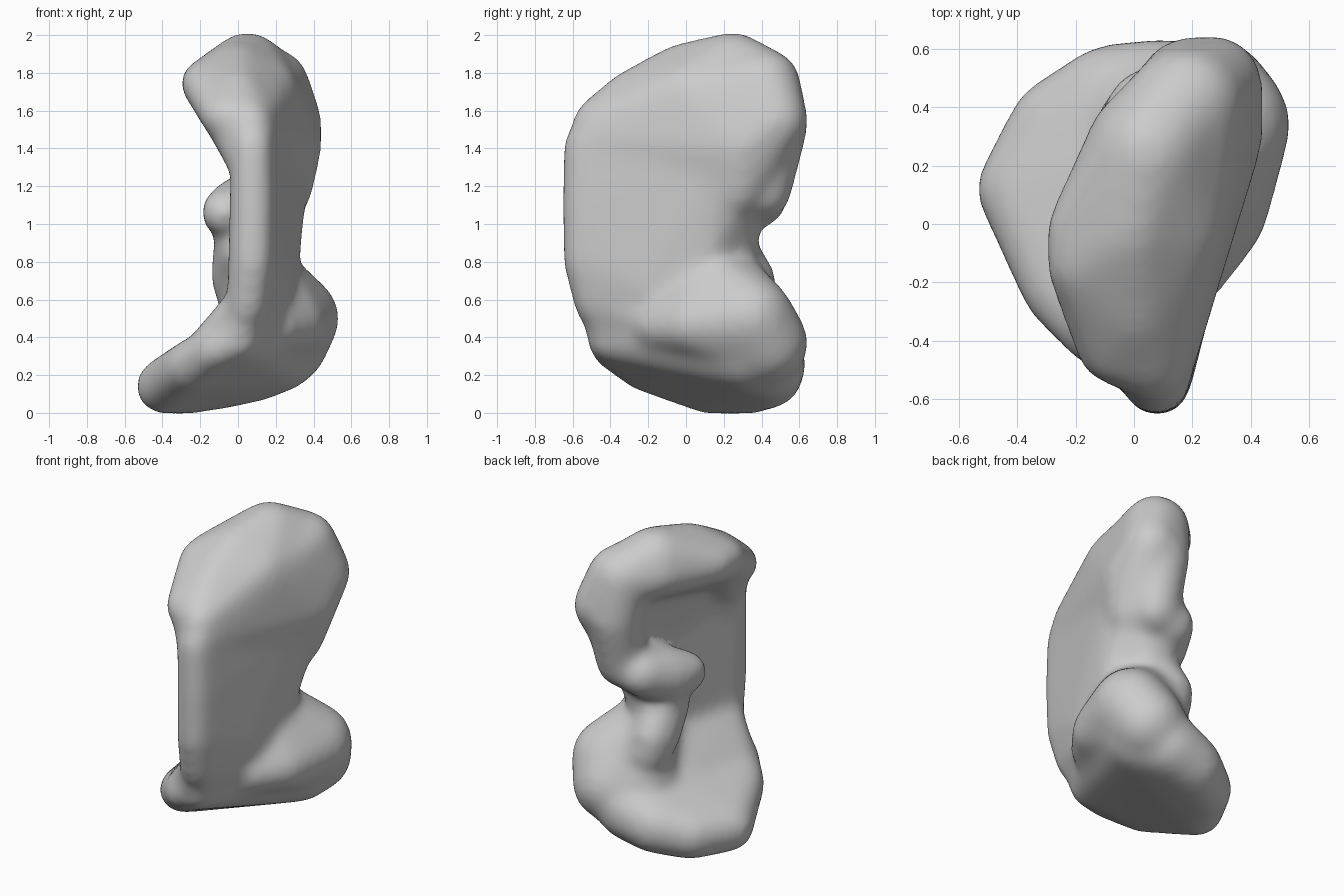
import bpy
import bmesh
from mathutils import Vector

cube = bpy.data.objects.get("Cube")
if cube:
    bpy.data.objects.remove(cube, do_unlink=True)

# One grey clay material
clay = bpy.data.materials.new("grey clay")
clay.use_nodes = True
clay.diffuse_color = (0.6, 0.6, 0.6, 1)
shader = next(n for n in clay.node_tree.nodes if n.type == 'BSDF_PRINCIPLED')
shader.inputs["Base Color"].default_value = clay.diffuse_color

# Unit sphere directions used to round every part
ball = bmesh.new()
bmesh.ops.create_icosphere(ball, subdivisions=3, radius=1)
directions = [v.co.copy() for v in ball.verts]
ball.free()

SWELL = .019  # makes up for the softening
body = bmesh.new()


def blob(*balls):
    """Add a rounded solid stretched around balls given as x, y, z, radius."""
    part = bmesh.new()
    for x, y, z, r in balls:
        for d in directions:
            part.verts.new(Vector((x, y, z)) + d * (r + SWELL))
    bmesh.ops.convex_hull(part, input=list(part.verts))
    loose = [v for v in part.verts if not v.link_faces]
    bmesh.ops.delete(part, geom=loose, context='VERTS')
    bmesh.ops.recalc_face_normals(part, faces=list(part.faces))
    mesh = bpy.data.meshes.new("part")
    part.to_mesh(mesh)
    part.free()
    body.from_mesh(mesh)
    bpy.data.meshes.remove(mesh)


def chain(*balls):
    """Add a bent rounded rod through the balls."""
    for a, b in zip(balls, balls[1:]):
        blob(a, b)


# Upright wall with a rounded front edge, bowed outward
blob((.05, -.48, .57, .095), (.075, -.54, .8, .095), (.08, -.545, 1.1, .095),
     (.075, -.54, 1.4, .095), (.17, -.2, .65, .09), (.17, -.2, 1.3, .09),
     (.19, .05, .6, .1), (.18, .05, .95, .09), (.26, .22, 1.4, .11))
# Back of the wall, turning inward at the waist
blob((.19, .05, .75, .1), (.175, .06, .95, .1), (.08, .26, .85, .1),
     (.08, .26, 1.0, .11), (.23, .26, 1.18, .11))
# Wide outer dome
blob((.075, -.52, 1.44, .1), (.265, .27, 1.17, .11), (.275, .48, 1.55, .15),
     (.285, .3, 1.4, .14), (.19, .42, 1.74, .17), (.17, 0, 1.67, .14),
     (.07, -.3, 1.6, .12))
# Hood curling over the top
blob((.05, .25, 1.82, .18), (.17, .42, 1.74, .17), (-.185, -.02, 1.75, .1),
     (-.185, -.14, 1.74, .1), (-.01, -.02, 1.8, .14), (-.08, -.43, 1.57, .1),
     (.06, -.47, 1.53, .115), (0, -.28, 1.66, .14), (.15, 0, 1.7, .15),
     (0, .29, 1.77, .14))
# Web under the front corner of the hood
blob((-.06, -.41, 1.57, .1), (-.12, -.2, 1.66, .1), (.06, -.5, 1.32, .1),
     (.14, -.25, 1.5, .1))
# Rolled back rim
chain((.17, .42, 1.74, .17), (.19, .47, 1.5, .155), (.18, .41, 1.17, .13))
# Inner lump
blob((.2, .34, 1.17, .12), (.05, .39, 1.13, .13), (-.01, .22, 1.07, .15),
     (-.07, .1, 1.06, .11))
# Ridge below the lump, running into the lobe
blob((0, .18, 1.0, .1), (.01, .16, .86, .11), (-.03, .29, .73, .1),
     (0, .35, .71, .11), (.16, .1, .8, .1))
blob((-.03, .29, .72, .1), (.02, .35, .62, .12), (.18, .1, .7, .11),
     (.2, .3, .58, .17))
# Broad foot
blob((-.395, .12, .14, .13), (-.27, .34, .15, .14), (-.08, .44, .2, .16),
     (-.25, -.22, .25, .12), (-.12, -.38, .34, .1), (0, -.41, .39, .1),
     (.17, -.02, .4, .14), (.22, .32, .33, .2), (.1, .44, .26, .18))
# Sloping fillet between wall and foot
blob((.06, -.46, .6, .095), (-.13, -.33, .37, .1), (0, -.41, .42, .1),
     (.18, .1, .58, .1), (.21, .1, .42, .14), (-.08, .12, .33, .1))
# Back lobe, spreading forward along the wall
blob((.305, .34, .5, .215), (.25, .42, .37, .21), (.1, .32, .4, .2),
     (.3, .03, .47, .14), (.2, -.15, .46, .11), (.17, .1, .76, .12),
     (.13, .26, .72, .12))

# Fuse the parts into one soft skin
rough_mesh = bpy.data.meshes.new("rough_body")
body.to_mesh(rough_mesh)
body.free()
rough = bpy.data.objects.new("rough_body", rough_mesh)
bpy.context.collection.objects.link(rough)
remesh = rough.modifiers.new("fuse", 'REMESH')
remesh.mode = 'VOXEL'
remesh.voxel_size = .022
soften = rough.modifiers.new("soften", 'SMOOTH')
soften.factor = .5
soften.iterations = 40
graph = bpy.context.evaluated_depsgraph_get()
skin = bpy.data.meshes.new_from_object(rough.evaluated_get(graph))
bpy.data.objects.remove(rough, do_unlink=True)

# Finished shell with smooth shading
skin.name = "curled_shell"
skin.materials.clear()
skin.materials.append(clay)
for face in skin.polygons:
    face.use_smooth = True
    face.material_index = 0
shell = bpy.data.objects.new("curled_shell", skin)
bpy.context.collection.objects.link(shell)
